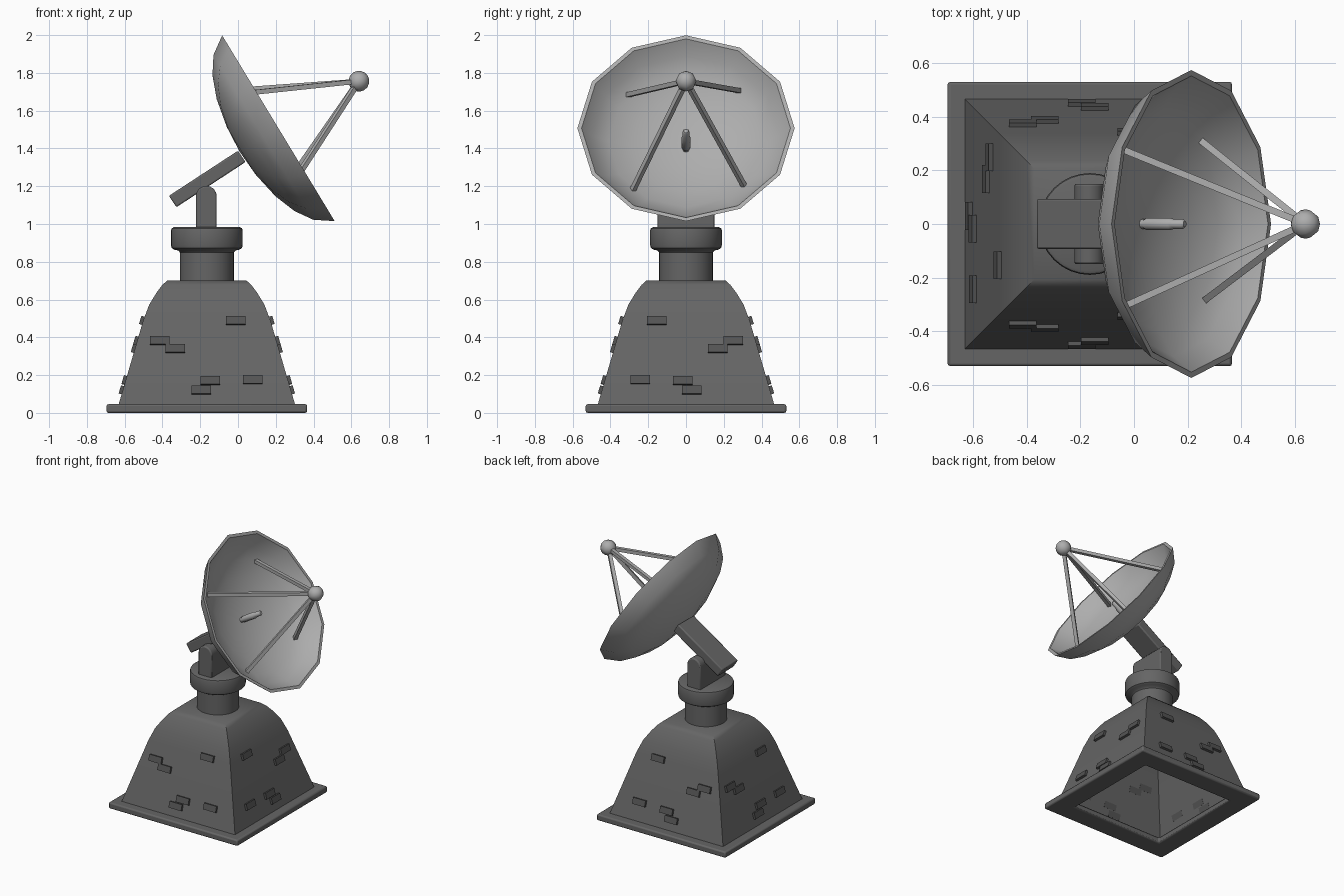
import bpy, bmesh
from math import sin, cos, pi, radians, sqrt, atan2
from mathutils import Matrix, Vector

if "Cube" in bpy.data.objects:
    bpy.data.objects.remove(bpy.data.objects["Cube"])

CX = -0.165                       # tower axis
I4 = Matrix.Identity(4)


def grey(name, v):
    m = bpy.data.materials.new(name)
    m.diffuse_color = (v, v, v, 1)
    m.use_nodes = True
    m.node_tree.nodes["Principled BSDF"].inputs["Base Color"].default_value = m.diffuse_color
    return m


DARK, BRICK, LIGHT = grey("dark_grey", 0.13), grey("brick_grey", 0.09), grey("light_grey", 0.42)


def finish(name, bm, mat, angle=40, bevel=0):
    bmesh.ops.remove_doubles(bm, verts=bm.verts, dist=1e-5)
    bmesh.ops.recalc_face_normals(bm, faces=bm.faces)
    me = bpy.data.meshes.new(name)
    bm.to_mesh(me)
    bm.free()
    me.materials.append(mat)
    ob = bpy.data.objects.new(name, me)
    bpy.context.collection.objects.link(ob)
    if bevel:
        m = ob.modifiers.new("bevel", 'BEVEL')
        m.width, m.segments, m.limit_method = bevel, 2, 'ANGLE'
    bpy.ops.object.select_all(action='DESELECT')
    bpy.context.view_layer.objects.active = ob
    ob.select_set(True)
    if angle:
        bpy.ops.object.shade_smooth_by_angle(angle=radians(angle))
    return ob


def lathe(name, profile, n, mat, frame=I4, closed=False, angle=40, bevel=0):
    """Sweep (radius, height) points round local z; n=4 treats radius as half-width."""
    bm = bmesh.new()
    k, ph = (sqrt(2), pi / 4) if n == 4 else (1, 0)
    rings = [[bm.verts.new(frame @ Vector((k * r * cos(ph + 2 * pi * i / n),
                                           k * r * sin(ph + 2 * pi * i / n), h)))
              for i in range(n)] for r, h in profile]
    pairs = list(zip(rings, rings[1:])) + ([(rings[-1], rings[0])] if closed else [])
    for a, b in pairs:
        for i in range(n):
            j = (i + 1) % n
            bm.faces.new((a[i], a[j], b[j], b[i]))
    return finish(name, bm, mat, angle, bevel)


def box(name, size, mat, frame, bevel=0):
    bm = bmesh.new()
    bmesh.ops.create_cube(bm, size=1, matrix=frame @ Matrix.Diagonal((*size, 1)))
    return finish(name, bm, mat, 40 if bevel else 0, bevel)


def rod(name, a, b, r, n, mat):
    d = b - a
    frame = Matrix.Translation(a) @ d.to_track_quat('Z', 'Y').to_matrix().to_4x4()
    return lathe(name, [(0, 0), (r, 0), (r, d.length), (0, d.length)], n, mat, frame)


tower = Matrix.Translation((CX, 0, 0))

# Base frame, open in the middle
lathe("base_plate", [(0.38, 0), (0.531, 0), (0.531, 0.046), (0.38, 0.046)],
      4, DARK, tower, closed=True, bevel=0.01)

# Hollow tapering tower
lathe("tower_body", [(0.467, 0.045), (0.338, 0.485), (0.305, 0.573), (0.266, 0.637),
                     (0.235, 0.678), (0.208, 0.702), (0, 0.702)], 4, DARK, tower, angle=50)

# Raised bricks: same pattern on all faces, mirrored on opposite sides
BRICKS = [(0.154, 0.490), (-0.25, 0.384), (-0.168, 0.341),
          (0.243, 0.176), (0.018, 0.172), (-0.03, 0.122)]
tilt = Matrix.Rotation(-atan2(0.129, 0.44), 4, 'X')
mirror_x = Matrix.Diagonal((-1, 1, 1, 1))
mirror_y = Matrix.Diagonal((1, -1, 1, 1))
quarter = Matrix.Rotation(pi / 2, 4, 'Z') @ mirror_x
sides = {"front": I4, "back": mirror_y, "right": quarter, "left": mirror_x @ quarter}
for side, turn in sides.items():
    for i, (x, z) in enumerate(BRICKS):
        y = -(0.467 - 0.293 * (z - 0.045)) - 0.008
        box(f"brick_{side}_{i}", (0.103, 0.017, 0.045), BRICK,
            tower @ turn @ Matrix.Translation((x, y, z)) @ tilt)

# Neck and collar
lathe("neck_collar", [(0, 0.70), (0.143, 0.70), (0.143, 0.85), (0.152, 0.860), (0.172, 0.864),
                      (0.186, 0.873), (0.19, 0.888), (0.19, 0.965), (0.186, 0.977),
                      (0.175, 0.983), (0, 0.983)], 32, DARK, tower)

# Round-topped support block
bm = bmesh.new()
outline = [(-0.055, 0.975), (0.055, 0.975)] + \
          [(0.055 * cos(pi * i / 10), 1.147 + 0.055 * sin(pi * i / 10)) for i in range(11)]
face = bm.faces.new([bm.verts.new((CX - 0.003 + x, -0.15, z)) for x, z in outline])
ext = bmesh.ops.extrude_face_region(bm, geom=[face])
bmesh.ops.translate(bm, vec=(0, 0.30, 0),
                    verts=[v for v in ext["geom"] if isinstance(v, bmesh.types.BMVert)])
finish("support_block", bm, DARK, 40, 0.008)

# Tilted arm from the support to the back of the dish
a, b = Vector((-0.346, 0, 1.119)), Vector((0.02, 0, 1.358))
rot = Matrix.Rotation(-atan2(b.z - a.z, b.x - a.x), 4, 'Y')
box("dish_arm", ((b - a).length, 0.186, 0.072), DARK,
    Matrix.Translation((a + b) / 2) @ rot, 0.008)

# Dish frame: local z is the aiming axis, local x points to the top of the rim
t = radians(31.2)
dish = Matrix(((-sin(t), 0, cos(t), 0.214), (0, -1, 0, 0),
               (cos(t), 0, sin(t), 1.507), (0, 0, 0, 1)))
lathe("dish", [(0, -0.240), (0.15, -0.230), (0.30, -0.200), (0.42, -0.154), (0.51, -0.093),
               (0.575, 0), (0.553, 0), (0.495, -0.078), (0.41, -0.133), (0.29, -0.178),
               (0.15, -0.207), (0, -0.217)], 12, LIGHT, dish)

# Stub in the middle of the dish
lathe("dish_stub", [(0.018, -0.235), (0.018, -0.205), (0.023, -0.195), (0.023, -0.09),
                    (0.018, -0.075), (0.018, -0.036), (0.012, -0.028), (0, -0.028)],
      8, LIGHT, dish, angle=50)

# Receiver ball held by four struts
tip = Vector((0.640, 0, 1.756))
bm = bmesh.new()
bmesh.ops.create_uvsphere(bm, u_segments=8, v_segments=8, radius=0.055,
                          matrix=Matrix.Translation(tip) @ Matrix.Rotation(pi / 2 - t, 4, 'Y'))
finish("receiver_ball", bm, LIGHT, 50)
for i in range(4):
    w = radians(47.5 + 90 * i)
    foot = dish @ Vector((0.425 * sin(w), -0.425 * cos(w), -0.135))
    rod(f"strut_{i}", foot, tip, 0.0125, 4, LIGHT)
